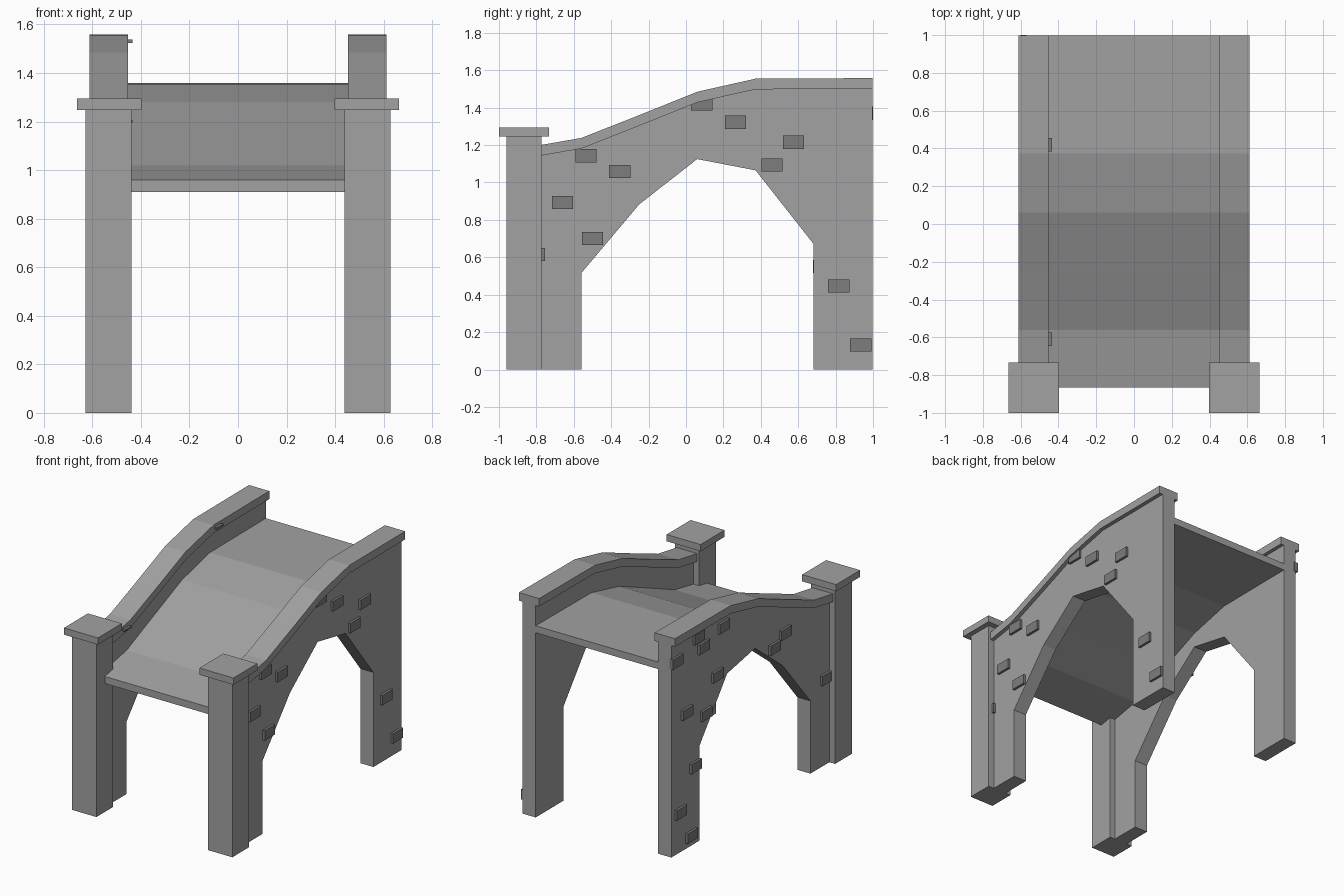
import bpy

if "Cube" in bpy.data.objects:
    bpy.data.objects.remove(bpy.data.objects["Cube"])

YS = [-0.865, -0.56, -0.25, 0.06, 0.372, 0.997]       # stations along the bridge
RAIL = [1.185, 1.238, 1.36, 1.485, 1.555, 1.558]      # coping top heights
DECK = [0.96, 1.018, 1.15, 1.28, 1.354, 1.358]        # deck top heights


def grey(name, v):
    mat = bpy.data.materials.new(name)
    mat.diffuse_color = (v, v, v, 1)
    mat.use_nodes = True
    mat.node_tree.nodes["Principled BSDF"].inputs["Base Color"].default_value = mat.diffuse_color
    return mat


STONE = grey("stone", 0.36)
DARK = grey("dark_stone", 0.205)


def prism(name, profile, x0, x1, mat=STONE):
    """Extrude a (y, z) outline from x0 to x1."""
    n = len(profile)
    verts = [(x, y, z) for x in (x0, x1) for y, z in profile]
    faces = [list(range(n))[::-1], list(range(n, 2 * n))]
    faces += [(i, (i + 1) % n, (i + 1) % n + n, i + n) for i in range(n)]
    # keep normals outward whatever the outline direction
    area = sum(profile[i][0] * profile[(i + 1) % n][1] - profile[(i + 1) % n][0] * profile[i][1]
               for i in range(n))
    if (area < 0) != (x1 < x0):
        faces = [tuple(reversed(f)) for f in faces]
    me = bpy.data.meshes.new(name)
    me.from_pydata(verts, [], faces)
    me.materials.append(mat)
    ob = bpy.data.objects.new(name, me)
    bpy.context.collection.objects.link(ob)
    return ob


def box(name, x0, x1, y0, y1, z0, z1, mat=STONE):
    return prism(name, [(y0, z0), (y1, z0), (y1, z1), (y0, z1)], x0, x1, mat)


def strip(heights, top, bottom):
    """Outline of a band following the stations."""
    upper = [(y, z + top) for y, z in zip(YS, heights)]
    lower = [(y, z + bottom) for y, z in zip(YS, heights)]
    return lower + upper[::-1]


# deck
prism("deck", strip(DECK, 0, -0.05), -0.49, 0.49)

# arched side walls, copings, posts and caps
arch = [(-0.865, 0), (-0.56, 0), (-0.56, 0.515), (-0.25, 0.883), (0.06, 1.125),
        (0.372, 1.065), (0.683, 0.67), (0.683, 0), (0.997, 0)]
wall = arch + [(y, z - 0.052) for y, z in zip(YS, RAIL)][::-1]
for side, s in (("left", -1), ("right", 1)):
    prism(side + "_wall", wall, s * 0.48, s * 0.583)
    prism(side + "_coping", strip(RAIL, 0, -0.057), s * 0.453, s * 0.612)
    box(side + "_post", s * 0.438, s * 0.628, -0.96, -0.772, 0, 1.26)
    box(side + "_post_cap", s * 0.398, s * 0.664, -1.0, -0.732, 1.247, 1.295)

# raised bricks on the outer faces: (y, z) centres
bricks = {
    1: [(0.085, 1.42), (0.265, 1.322), (0.575, 1.215), (0.46, 1.093), (-0.535, 1.143),
        (-0.355, 1.058), (-0.66, 0.892), (-0.5, 0.7), (0.817, 0.447), (0.935, 0.13), (-0.81, 0.615)],
    -1: [(0.943, 1.37), (0.49, 1.1), (0.83, 0.965), (0.735, 0.55), (0.9, 0.285), (0.78, 0.075),
         (0.7, 1.45), (0.645, 1.36), (-0.15, 1.05), (-0.27, 1.11), (-0.73, 0.615),
         (0.615, 0.875), (0.42, 1.42)],
}
for s, spots in bricks.items():
    for y, z in spots:
        box("brick", s * 0.57, s * 0.6, y - 0.057, y + 0.057, z - 0.035, z + 0.035, DARK)

# small stones on the inner edge of the left coping
for y, z in ((0.42, 1.53), (-0.61, 1.2)):
    box("coping_stone", -0.46, -0.434, y - 0.036, y + 0.036, z - 0.007, z + 0.007, DARK)
